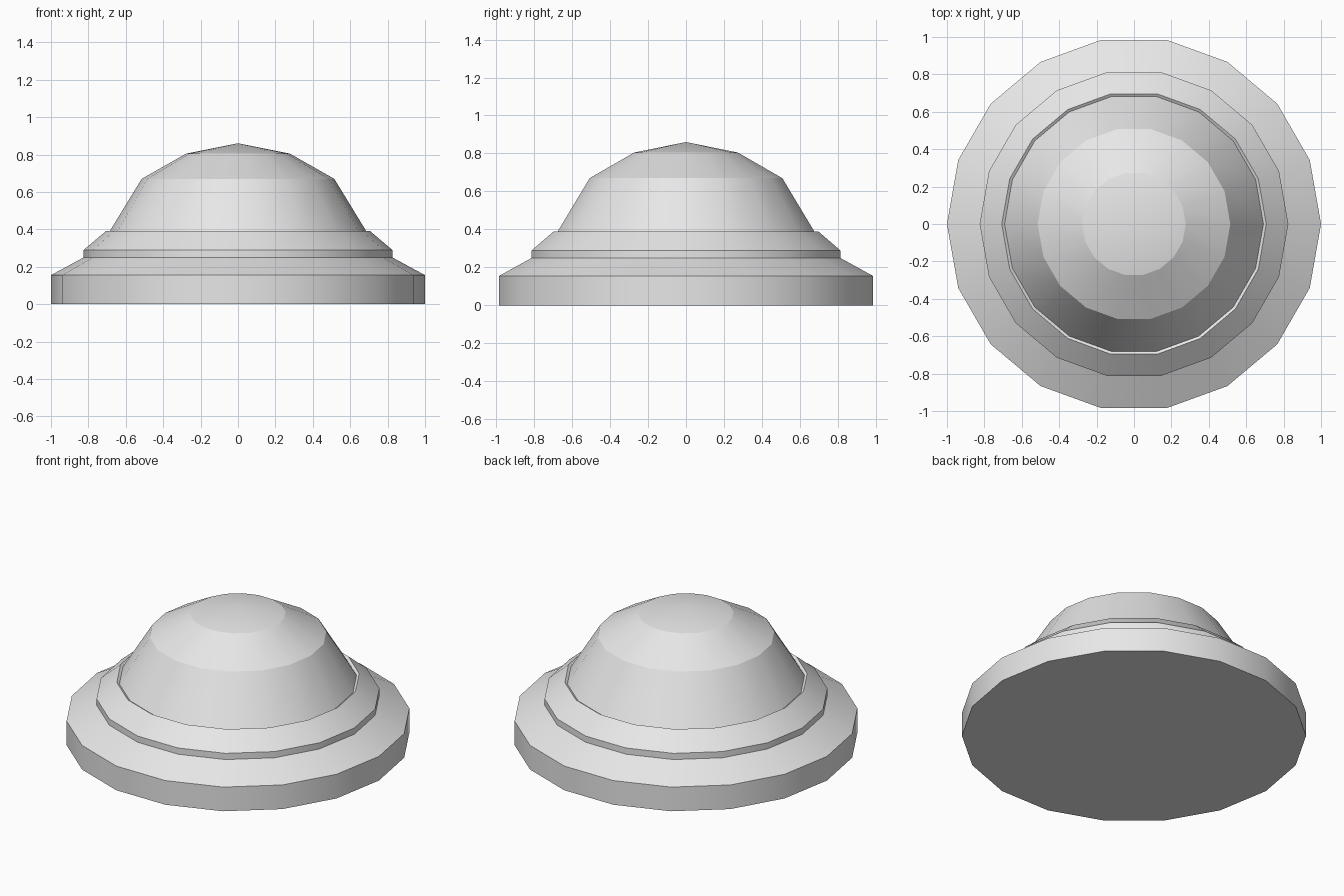
import bpy, bmesh, math

SIDES = 18

cube = bpy.data.objects.get("Cube")
if cube:
    bpy.data.objects.remove(cube, do_unlink=True)

# Single colour
grey = bpy.data.materials.new("light_grey")
grey.use_nodes = True
grey.diffuse_color = (0.8, 0.8, 0.8, 1)
grey.node_tree.nodes["Principled BSDF"].inputs["Base Color"].default_value = (0.8, 0.8, 0.8, 1)


def lathe(name, profile):
    """Turn a (radius, height) profile; ring edges sharp, sides smooth."""
    bm = bmesh.new()
    rings = []
    for r, z in profile:
        if r == 0:
            rings.append([bm.verts.new((0, 0, z))] * SIDES)
        else:
            angles = [math.tau * i / SIDES for i in range(SIDES)]
            rings.append([bm.verts.new((r * math.cos(a), r * math.sin(a), z)) for a in angles])
    for low, high in zip(rings, rings[1:]):
        for i in range(SIDES):
            j = (i + 1) % SIDES
            corners = [low[i], low[j], high[j], high[i]]
            bm.faces.new(list(dict.fromkeys(corners)))
    # Flat underside
    bm.faces.new(rings[0][::-1])
    for face in bm.faces:
        face.smooth = True
    for edge in bm.edges:
        a, b = edge.verts
        edge.smooth = abs(a.co.z - b.co.z) > 0.001
    mesh = bpy.data.meshes.new(name)
    bm.to_mesh(mesh)
    bm.free()
    mesh.materials.append(grey)
    obj = bpy.data.objects.new(name, mesh)
    bpy.context.collection.objects.link(obj)
    return obj


# Base plate, stepped collar with a shallow inner lip, and faceted dome
lathe("stepped_dome", [
    (1, 0), (1, 0.155),
    (0.825, 0.25), (0.825, 0.29),
    (0.707, 0.39), (0.692, 0.38),
    (0.515, 0.67), (0.277, 0.805), (0, 0.86),
])
